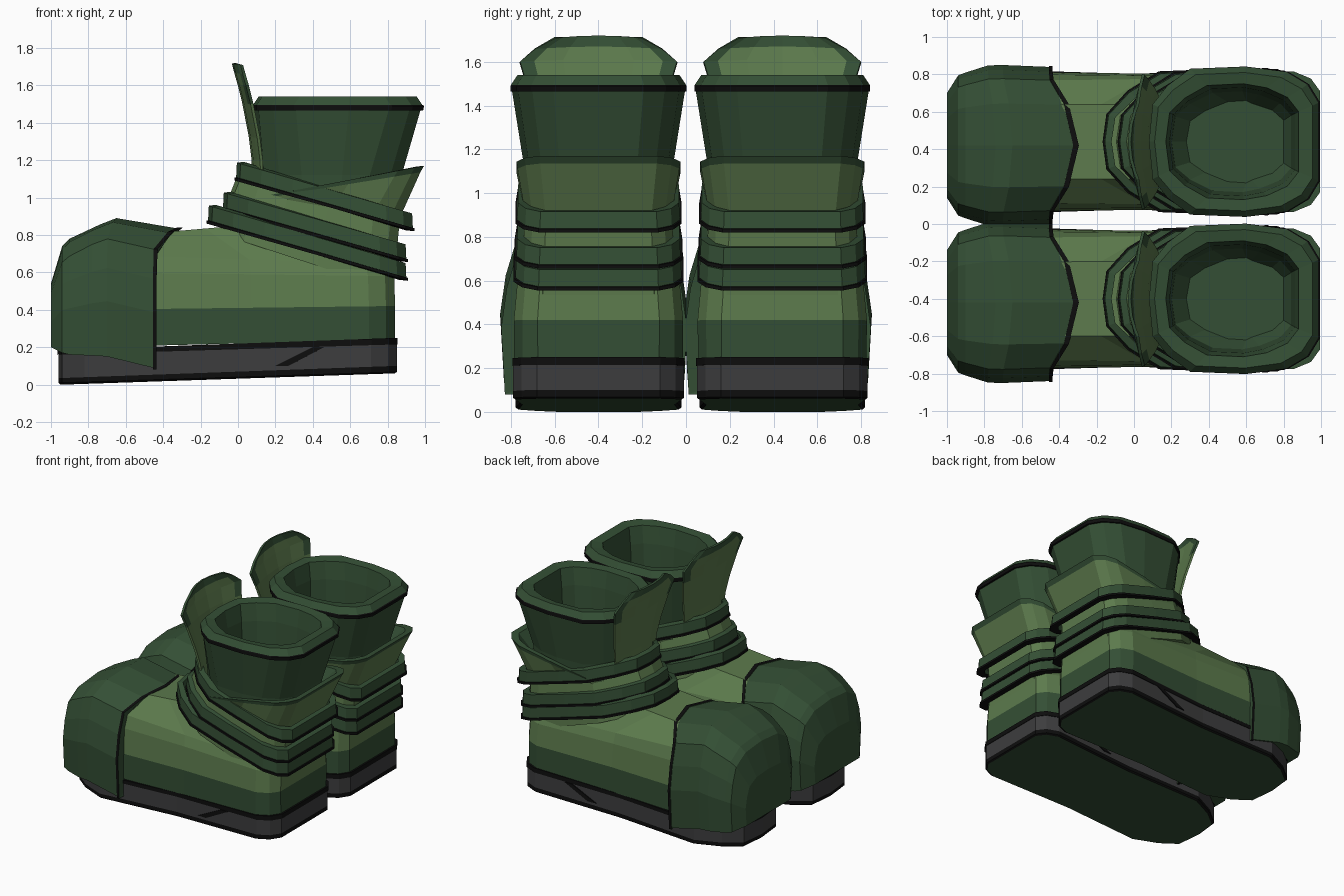
import bpy
import bmesh

if "Cube" in bpy.data.objects:
    bpy.data.objects.remove(bpy.data.objects["Cube"], do_unlink=True)

LIGHT, DARK, BLACK, GREY = range(4)
COLOURS = [("light green", (.107, .195, .073)), ("dark green", (.034, .078, .035)),
           ("black trim", (.004, .004, .004)), ("grey rubber", (.046, .046, .048))]
MATS = []
for label, rgb in COLOURS:
    mat = bpy.data.materials.new(label)
    mat.use_nodes = True
    mat.diffuse_color = (*rgb, 1)
    mat.node_tree.nodes["Principled BSDF"].inputs["Base Color"].default_value = (*rgb, 1)
    MATS.append(mat)

# The two boots are the same shape, set side by side
BOOTS = {"front": -.4, "back": .44}


def place(name, bm, solid=0):
    """Turn a bmesh into one linked object per boot."""
    bmesh.ops.recalc_face_normals(bm, faces=bm.faces)
    mesh = bpy.data.meshes.new(name)
    bm.to_mesh(mesh)
    bm.free()
    for mat in MATS:
        mesh.materials.append(mat)
    for side, y in BOOTS.items():
        obj = bpy.data.objects.new(f"{side}_{name}", mesh)
        obj.location.y = y
        bpy.context.collection.objects.link(obj)
        if solid:
            mod = obj.modifiers.new("thickness", "SOLIDIFY")
            mod.thickness = solid
            mod.offset = 0


def ring(x0, x1, hw, zf, zr=None, a=.2, b=.14, fy=.5, ry=.72, side=1, waist=1):
    """Plan outline with rounded toe and heel ends, tilted from zf to zr."""
    zr = zf if zr is None else zr
    half = [(x0 - .02, 0), (x0, fy), (x0 + a * .4, .55 + fy * .4), (x0 + a, .97),
            ((x0 + x1) / 2 + .05, waist), (x1 - b, side),
            (x1 - b * .35, (side + ry) / 2 + .04), (x1, ry)]
    pts = half + [(x, -y) for x, y in reversed(half[1:])]
    return [(x, y * hw, zf + (zr - zf) * (x - x0) / (x1 - x0)) for x, y in pts]


def loft(name, rings, cols, bottom=None, top=None, wrap=False):
    """Skin a stack of rings; cols holds one material per step."""
    bm = bmesh.new()
    rows = [[bm.verts.new(p) for p in r] for r in rings]
    steps = list(zip(rows, rows[1:] + rows[:1]))
    n = len(rows[0])
    for (lo, hi), col in zip(steps if wrap else steps[:-1], cols):
        for i in range(n):
            j = (i + 1) % n
            bm.faces.new((lo[i], lo[j], hi[j], hi[i])).material_index = col
    for row, col in ((rows[0], bottom), (rows[-1], top)):
        if col is not None:
            bm.faces.new(row).material_index = col
    place(name, bm)


# Sole: black tread edge, grey wall, dark underside
def sole_ring(zf, zr, inset=0):
    return ring(-.94 + inset, .85 - inset, .39 - inset, zf, zr, .3, waist=.92)


loft("sole", [sole_ring(0, .06, .012), sole_ring(.01, .068),
              sole_ring(.035, .1), sole_ring(.16, .215)],
     [BLACK, BLACK, GREY], DARK, GREY)

# Welt between sole and upper
loft("welt", [sole_ring(.16, .215, -.004), sole_ring(.185, .25, -.004)],
     [BLACK], BLACK, BLACK)

# Heel slashes on the sole wall
bm = bmesh.new()
for s in (-1, 1):
    corners = [(.2, .1), (.27, .1), (.46, .2), (.4, .2)]
    bm.faces.new([bm.verts.new((x, s * (.362 + .042 * x), z))
                  for x, z in corners]).material_index = BLACK
place("sole_slash", bm, .008)

# Lower upper: dark rand, light quarters and vamp
loft("vamp", [ring(-.8, .84, .385, .2, .24, .1, waist=.94),
              ring(-.8, .84, .387, .4, .42, .1, waist=.94),
              ring(-.8, .835, .372, .6, .58, .1, waist=.95),
              ring(-.8, .82, .335, .7, .64, .1),
              ring(-.8, .35, .2, .78, .88, .1)],
     [DARK, LIGHT, LIGHT, LIGHT], DARK, LIGHT)

# Ankle
loft("ankle", [ring(-.08, .835, .355, .8, .5, .28, fy=.4),
               ring(-.06, .84, .35, .92, .62, .28, fy=.4),
               ring(.04, .87, .33, 1.17, .93, .25, fy=.4)],
     [LIGHT, LIGHT], LIGHT)

# Flared collar rising at the heel, with a dark lip
loft("collar", [ring(.06, .86, .335, 1.02, .88),
                ring(.1, .975, .37, .99, 1.135),
                ring(.1, .995, .375, 1.0, 1.17),
                ring(.13, .95, .34, 1.0, 1.165),
                ring(.15, .86, .3, 1.0, 1.05)],
     [LIGHT, DARK, DARK, DARK])


# Shaft with black piping, padded rim and hollow inside
def shaft_ring(x0, x1, hw, z):
    return ring(x0, x1, hw, z, b=.17, ry=.52, side=.93)


loft("shaft", [shaft_ring(.14, .86, .33, .95),
               shaft_ring(.14, .875, .34, 1.12),
               shaft_ring(.11, .975, .395, 1.465),
               shaft_ring(.1, .99, .402, 1.465),
               shaft_ring(.1, .995, .402, 1.49),
               shaft_ring(.1, .985, .4, 1.495),
               shaft_ring(.13, .955, .37, 1.54),
               shaft_ring(.19, .88, .31, 1.53),
               shaft_ring(.21, .86, .29, 1.4),
               shaft_ring(.22, .84, .27, 1.12),
               shaft_ring(.3, .8, .22, 1.02)],
     [DARK, DARK, BLACK, BLACK, BLACK] + [DARK] * 5, DARK, DARK)

# Three slanted ankle straps with raised black lower edges
for label, x0, x1, hw, zf, zr in (("upper", .01, .935, .372, 1.085, .82),
                                  ("middle", -.06, .9, .375, .925, .655),
                                  ("lower", -.14, .9, .38, .855, .555)):
    def band(inset, up):
        return ring(x0 + inset, x1 - inset, hw - inset, zf + up, zr + up, .28, fy=.38)
    loft(label + "_strap",
         [band(.04, .005), band(-.008, 0), band(-.008, .016), band(0, .018),
          band(.004, .095), band(.04, .1)],
         [BLACK, BLACK, BLACK, DARK, DARK, DARK], wrap=True)


# Toe cap: arched slices from the tip back to a swept black edge
def slice_at(x, hw, zb, zt, sweep=0):
    half = [(.96, 0), (1, .4), (.94, .64), (.83, .85), (.52, .97)]
    pts = half + [(0, 1)] + [(-y, h) for y, h in reversed(half)]
    return [(x + sweep * max(0, 1 - 1.4 * y * y), y * hw - .02, zb + (zt - zb) * h)
            for y, h in pts]


loft("toe_cap", [slice_at(-1, .28, .2, .54),
                 slice_at(-.94, .375, .17, .74),
                 slice_at(-.9, .39, .16, .78),
                 slice_at(-.78, .428, .155, .855, .04),
                 slice_at(-.7, .43, .15, .89, .05),
                 slice_at(-.455, .42, .09, .835, .13),
                 slice_at(-.455, .425, .08, .84, .13),
                 slice_at(-.435, .425, .08, .84, .14),
                 slice_at(-.44, .37, .1, .8, .1)],
     [DARK] * 6 + [BLACK, DARK], DARK, DARK)

# Tongue: curved plate, light with a dark border near the top
bm = bmesh.new()
columns = (-1, -.82, -.45, 0, .45, .82, 1)
grid = []
for z, hw, x in ((1.0, .22, .09), (1.2, .25, .08), (1.32, .28, .065),
                 (1.5, .33, .03), (1.6, .36, .005), (1.66, .29, -.012), (1.71, .2, -.025)):
    grid.append([bm.verts.new((x + .045 * t * t, t * hw, z + .008 * (1 - t * t)))
                 for t in columns])
for r, (lo, hi) in enumerate(zip(grid, grid[1:])):
    for c in range(len(columns) - 1):
        f = bm.faces.new((lo[c], lo[c + 1], hi[c + 1], hi[c]))
        edge = r > 4 or (r > 2 and c in (0, len(columns) - 2))
        f.material_index = DARK if edge else LIGHT
place("tongue", bm, .016)
